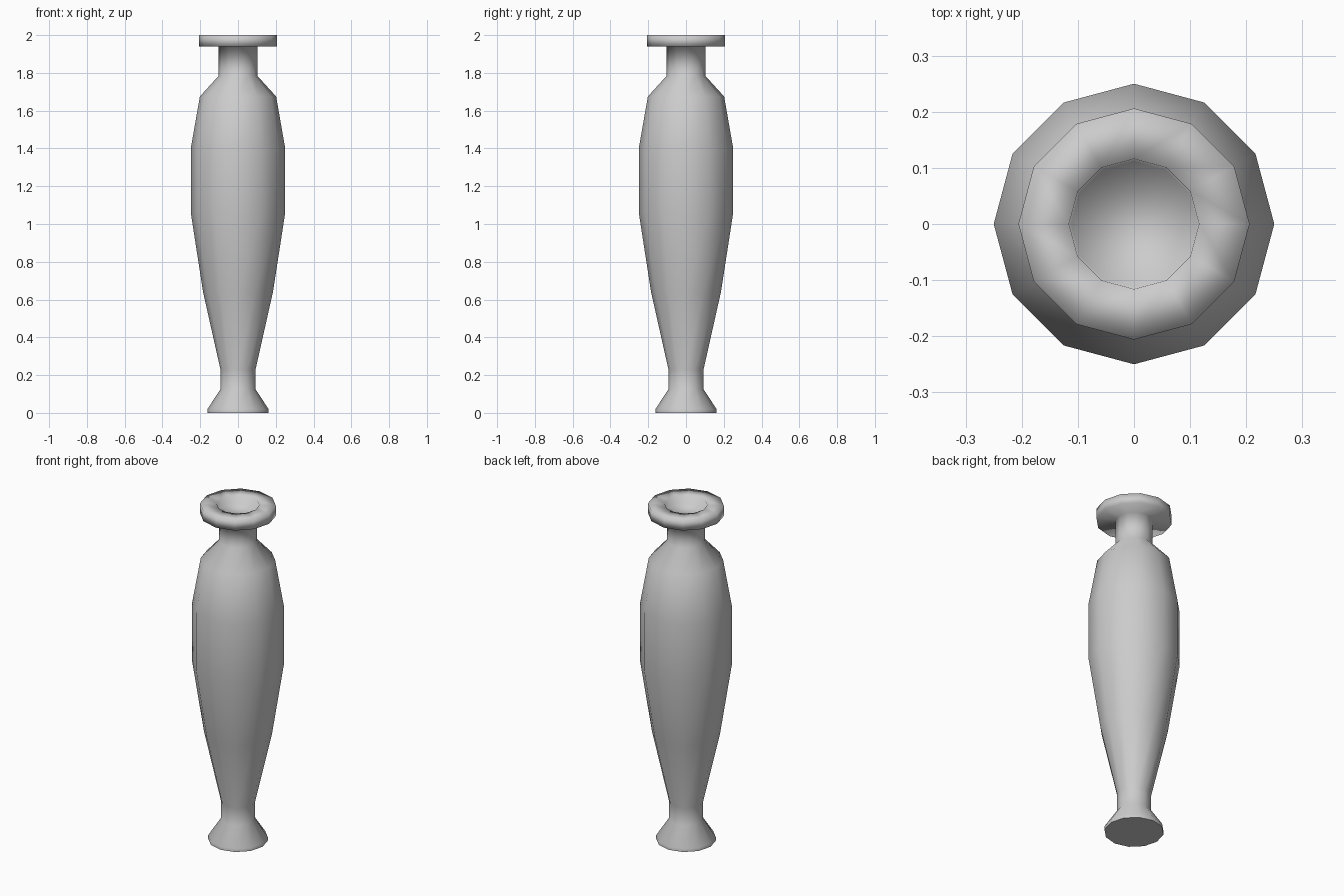
import bpy, bmesh
from math import cos, sin, pi

if "Cube" in bpy.data.objects:
    bpy.data.objects.remove(bpy.data.objects["Cube"])

SIDES = 12

def lathe(name, profile, sides=SIDES):
    """Revolve (radius, z) points around z and cap both ends."""
    bm = bmesh.new()
    rings = []
    for r, z in profile:
        rings.append([bm.verts.new((r * cos(2 * pi * i / sides),
                                    r * sin(2 * pi * i / sides), z))
                      for i in range(sides)])
    for a, b in zip(rings, rings[1:]):
        for i in range(sides):
            j = (i + 1) % sides
            bm.faces.new((a[i], a[j], b[j], b[i]))
    bm.faces.new(rings[0][::-1])
    bm.faces.new(rings[-1])
    bmesh.ops.recalc_face_normals(bm, faces=bm.faces)
    me = bpy.data.meshes.new(name)
    bm.to_mesh(me)
    bm.free()
    for p in me.polygons:
        p.use_smooth = True
    # keep only the base edge crisp
    for e in me.edges:
        e.use_edge_sharp = all(me.vertices[v].co.z < 0.001 for v in e.vertices)
    ob = bpy.data.objects.new(name, me)
    bpy.context.collection.objects.link(ob)
    return ob

# vase: foot, waist, body, shoulder, neck, flared lip, shallow mouth
lathe("vase", [
    (0.162, 0.0), (0.162, 0.02),
    (0.093, 0.125), (0.093, 0.23),
    (0.185, 0.64), (0.25, 1.06), (0.25, 1.40),
    (0.202, 1.675), (0.102, 1.785), (0.102, 1.94),
    (0.206, 1.94), (0.206, 2.0),
    (0.116, 2.0), (0.112, 1.955),
])
